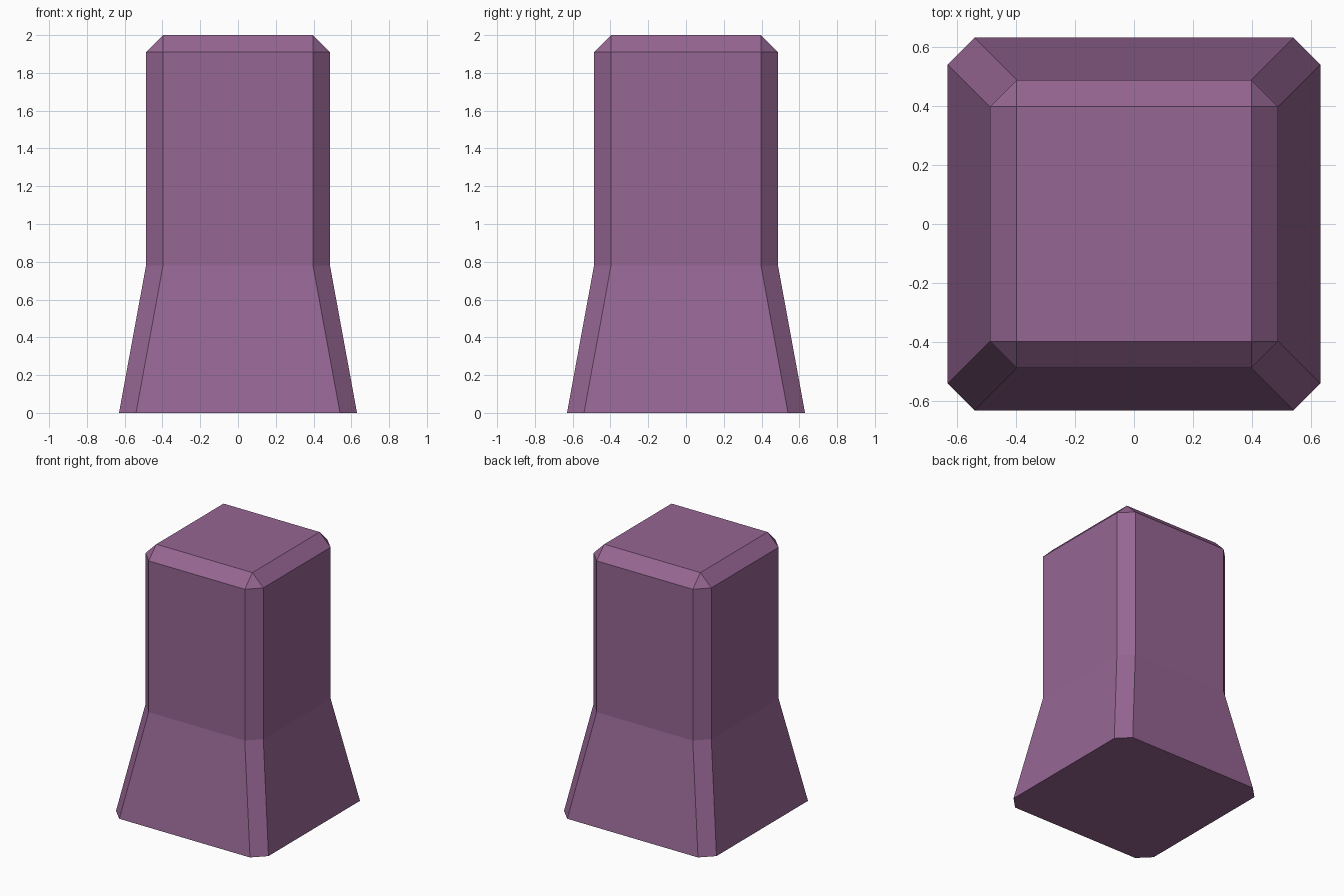
import bpy, bmesh

if "Cube" in bpy.data.objects:
    bpy.data.objects.remove(bpy.data.objects["Cube"])

# Single flat plum colour
plum = bpy.data.materials.new("plum")
plum.diffuse_color = (0.305, 0.133, 0.292, 1.0)
plum.use_nodes = True
plum.node_tree.nodes["Principled BSDF"].inputs["Base Color"].default_value = plum.diffuse_color


def ring(bm, half, inner, z):
    """Square with clipped corners, anticlockwise from the front edge."""
    pts = []
    x, y = inner, -half
    u, v = half, -inner
    for _ in range(4):
        pts += [(x, y, z), (u, v, z)]
        x, y, u, v = -y, x, -v, u
    return [bm.verts.new(p) for p in pts]


bm = bmesh.new()

# Flared foot and straight shaft
rings = [ring(bm, 0.63, 0.54, 0.0),
         ring(bm, 0.487, 0.397, 0.78),
         ring(bm, 0.487, 0.397, 1.91)]
for low, high in zip(rings, rings[1:]):
    for i in range(8):
        j = (i + 1) % 8
        bm.faces.new((low[i], low[j], high[j], high[i]))
bm.faces.new(rings[0][::-1])

# Bevelled cap: corner triangles, sloped edges and flat top
rim = rings[-1]
top = [bm.verts.new((0.397 * sx, 0.397 * sy, 2.0))
       for sx, sy in ((1, -1), (1, 1), (-1, 1), (-1, -1))]
for k in range(4):
    n = (k + 1) % 4
    bm.faces.new((rim[2 * k], rim[2 * k + 1], top[k]))
    bm.faces.new((rim[2 * k + 1], rim[2 * n], top[n], top[k]))
bm.faces.new(top)

bmesh.ops.recalc_face_normals(bm, faces=bm.faces)
mesh = bpy.data.meshes.new("flared_post")
bm.to_mesh(mesh)
bm.free()
mesh.materials.append(plum)
post = bpy.data.objects.new("flared_post", mesh)
bpy.context.collection.objects.link(post)
